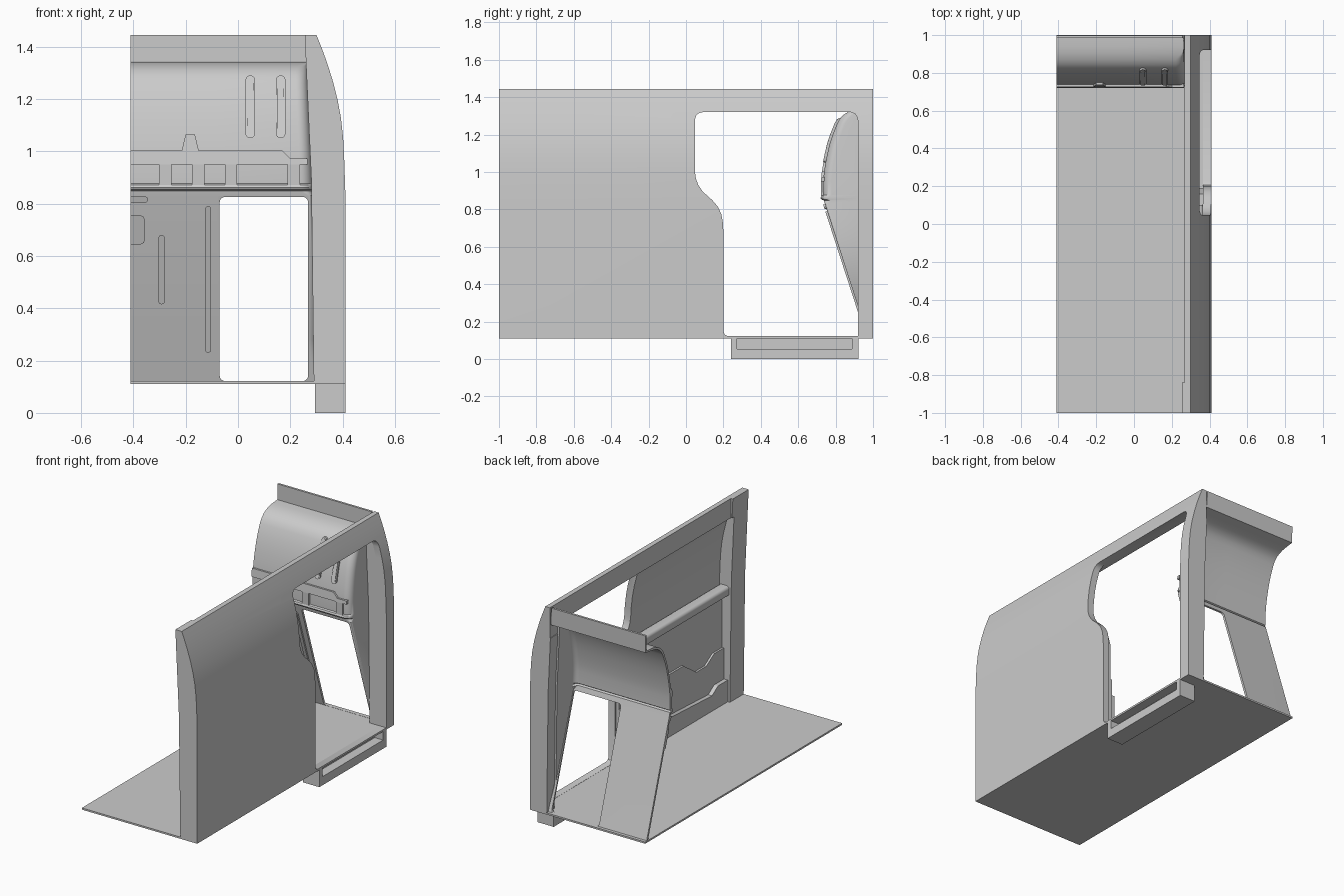
import bpy, bmesh, math

if "Cube" in bpy.data.objects:
    bpy.data.objects.remove(bpy.data.objects["Cube"])


def lerp(table, z):
    """Piecewise linear lookup in a list of (value, z) pairs, z ascending."""
    if z <= table[0][1]:
        return table[0][0]
    for (a, za), (b, zb) in zip(table, table[1:]):
        if z <= zb:
            return a + (b - a) * (z - za) / (zb - za)
    return table[-1][0]


OUTER = [(.41, .11), (.41, .85), (.406, .97), (.402, 1.05), (.393, 1.13), (.38, 1.2),
         (.362, 1.27), (.34, 1.34), (.318, 1.4), (.30, 1.445)]
INNER = [(.29, .11), (.28, .9), (.255, 1.445)]
BULK = [(.972, .12), (.92, .28), (.735, .85), (.733, .95), (.738, 1.0), (.746, 1.05), (.756, 1.1),
        (.768, 1.15), (.784, 1.2), (.808, 1.26), (.825, 1.288), (.845, 1.308), (.872, 1.324),
        (.905, 1.335), (.94, 1.341), (.985, 1.344), (.985, 1.445)]


def make(name, verts, faces, smooth=False, fix=True):
    me = bpy.data.meshes.new(name)
    me.from_pydata(verts, [], faces)
    if fix:
        bm = bmesh.new()
        bm.from_mesh(me)
        bmesh.ops.recalc_face_normals(bm, faces=bm.faces)
        bm.to_mesh(me)
        bm.free()
    ob = bpy.data.objects.new(name, me)
    bpy.context.collection.objects.link(ob)
    if smooth:
        shade(ob)
    return ob


def select(ob):
    bpy.ops.object.select_all(action='DESELECT')
    ob.select_set(True)
    bpy.context.view_layer.objects.active = ob


def shade(ob):
    select(ob)
    bpy.ops.object.shade_smooth_by_angle(angle=math.radians(30))


def prism(name, outline, a, b, axis, smooth=False):
    """Extrude a 2D outline; axis 'y' takes (x, z) points, axis 'x' takes (y, z).
    a and b are numbers or functions of z."""
    def place(p, d):
        d = d(p[1]) if callable(d) else d
        return (p[0], d, p[1]) if axis == 'y' else (d, p[0], p[1])
    n = len(outline)
    v = [place(p, a) for p in outline] + [place(p, b) for p in outline]
    f = [list(range(n)), list(range(2 * n - 1, n - 1, -1))]
    f += [(i, (i + 1) % n, n + (i + 1) % n, n + i) for i in range(n)]
    return make(name, v, f, smooth)


def box(name, x0, x1, y0, y1, z0, z1):
    return prism(name, [(x0, z0), (x1, z0), (x1, z1), (x0, z1)], y0, y1, 'y')


def rounded(x0, x1, z0, z1, r, n=6, side=8):
    """Rounded rectangle outline with extra points on the upright sides."""
    pts = []
    for cx, cz, a0 in ((x1 - r, z0 + r, -90), (x1 - r, z1 - r, 0),
                       (x0 + r, z1 - r, 90), (x0 + r, z0 + r, 180)):
        for k in range(n + 1):
            t = math.radians(a0 + 90 * k / n)
            pts.append((cx + r * math.cos(t), cz + r * math.sin(t)))
        if a0 in (-90, 90):
            lo, hi = z0 + r, z1 - r
            for k in range(1, side):
                z = lo + (hi - lo) * k / side
                pts.append((x1, z) if a0 == -90 else (x0, lo + hi - z))
    return pts


def cut(ob, cutter):
    cutter.hide_render = True
    m = ob.modifiers.new("cut", 'BOOLEAN')
    m.object, m.operation, m.solver = cutter, 'DIFFERENCE', 'EXACT'
    select(ob)
    bpy.ops.object.modifier_apply(modifier=m.name)
    bpy.data.objects.remove(cutter)


# Side wall: curved hollow body with a door opening and an inner pocket
wall = prism("side_wall", OUTER + INNER[::-1], -1, 1, 'y')
skin = [(x - .045, z) for x, z in OUTER if .12 < z < 1.32]
pocket = [(.15, .12), (.365, .12)] + skin + [(lerp(OUTER, 1.32) - .045, 1.32), (.15, 1.32)]
cut(wall, prism("pocket_cutter", pocket, -.86, .921, 'y'))
cut(wall, box("rail_cutter", .15, .268, -.84, 1.1, 1.25, 1.5))
door = [(.225, .122), (.92, .122), (.92, 1.27), (.915, 1.295), (.903, 1.312), (.88, 1.32),
        (.09, 1.32), (.068, 1.314), (.054, 1.3), (.048, 1.28), (.048, 1.0), (.053, .965),
        (.066, .93), (.09, .895), (.14, .85), (.17, .815), (.189, .775), (.197, .73),
        (.2, .68), (.2, .15), (.207, .13)]
cut(wall, prism("door_cutter", door, .1, .6, 'x'))
shade(wall)

# Floor and door step with its recessed tread
box("floor", -.41, .40, -1, 1, .11, .121)
step = box("door_step", .295, .41, .24, .922, 0, .118)
cut(step, box("tread_cutter", .35, .5, .272, .888, .055, .2))

# Inner trim on the wall: arm ledge, stepped panels, storage pocket with fanned ribs
prism("arm_ledge", rounded(.295, .368, .80, .865, .02, side=2), -.86, .1, 'y', True)
prism("upper_trim", [(-.86, .12), (.19, .12), (.19, .7), (.16, .8), (-.86, .8)], .345, .368, 'x')
prism("lower_trim", [(-.86, .12), (.19, .12), (.19, .46), (-.05, .46), (-.25, .5), (-.45, .5),
                     (-.58, .41), (-.68, .41), (-.76, .46), (-.86, .46)], .332, .35, 'x')
prism("storage_pocket", [(-.86, .12), (.18, .12), (.18, .36), (.12, .38), (-.1, .34), (-.3, .24),
                         (-.7, .22), (-.76, .26), (-.86, .26)], .305, .34, 'x', True)
for i in range(5):
    y = .13 - i * .05
    lean = .012 + i * .012
    prism("pocket_rib", [(y - lean, .14), (y - lean + .012, .14), (y + .02, .325 - i * .006),
                         (y, .325 - i * .006)], .297, .31, 'x')

# Bulkhead: one shell lofted up its profile, with a waist bead and wrapped right edge
levels = BULK[:2] + [(.742, .83), (.738, .848), (.724, .853), (.719, .862), (.724, .872),
                     (.734, .877)] + BULK[3:]
verts, N = [], 8
for y, z in levels:
    xe = lerp(INNER, z) + .003
    r = max(0, min(.015 if z < .84 else .045, .915 - y))
    row = [(-.41, y), (-.08, y)]
    for k in range(N + 1):
        t = math.pi / 2 * k / N
        row.append((xe - r + r * math.sin(t), y + r - r * math.cos(t)))
    row.append((xe, max(.925, y)))
    verts += [(px, py, z) for px, py in row]
w = N + 4
faces = [(i * w + j, i * w + j + 1, (i + 1) * w + j + 1, (i + 1) * w + j)
         for i in range(len(levels) - 1) for j in range(w - 1)]
bulk = make("bulkhead", verts, faces, fix=False)
bm = bmesh.new()
bm.from_mesh(bulk.data)
bmesh.ops.remove_doubles(bm, verts=bm.verts, dist=1e-5)
bm.to_mesh(bulk.data)
bm.free()
m = bulk.modifiers.new("thickness", 'SOLIDIFY')
m.thickness, m.offset = .014, -1
select(bulk)
bpy.ops.object.modifier_apply(modifier=m.name)
cut(bulk, prism("hatch_cutter", rounded(-.07, .268, .122, .825, .02), .6, 1.2, 'y'))
shade(bulk)


# Raised details that follow the bulkhead surface
def relief(name, outline, h=.01):
    prism(name, outline, lambda z: lerp(BULK, z) - h, lambda z: lerp(BULK, z) + .006, 'y', True)


for x in (.047, .163):
    relief("upper_rib", rounded(x - .018, x + .018, 1.05, 1.29, .0175, side=14))
    relief("upper_rib_core", rounded(x - .012, x + .012, 1.057, 1.283, .0115, side=14), .014)
relief("lower_rib_short", rounded(-.304, -.28, .415, .68, .0115))
relief("lower_rib_long", rounded(-.126, -.103, .23, .79, .0112))
relief("corner_rib", [(-.41, .803)] + [(-.356 + .012 * math.cos(t), .815 + .012 * math.sin(t))
       for t in [math.pi * (k / 8 - .5) for k in range(9)]] + [(-.41, .827)])
relief("corner_pad", [(-.41, .642), (-.375, .642), (-.36, .65), (-.355, .665), (-.355, .735),
                      (-.362, .75), (-.375, .756), (-.41, .756)])

# Waist band with legs and a tab
relief("waist_band", [(-.41, .95), (.265, .95), (.265, .972), (.2, .972), (.17, 1.003),
                      (-.15, 1.003), (-.165, 1.065), (-.2, 1.065), (-.215, 1.003), (-.41, 1.003)], .012)
for x in (-.302, -.176, -.05, .19):
    relief("band_leg", [(x, .872), (x + .047, .872), (x + .047, .951), (x, .951)], .012)
